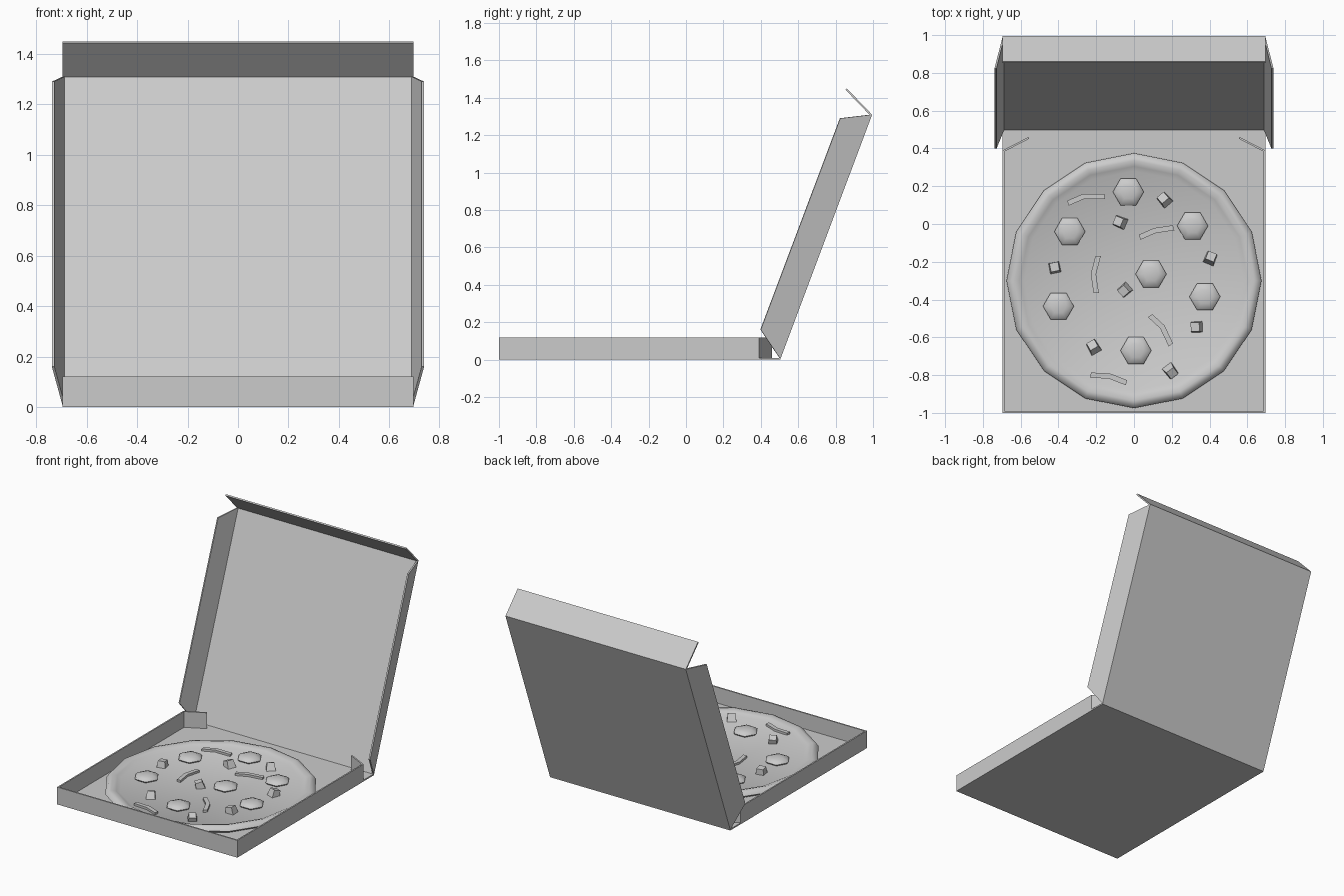
import bpy, bmesh, math, random
from mathutils import Vector, Matrix

if "Cube" in bpy.data.objects:
    bpy.data.objects.remove(bpy.data.objects["Cube"])
random.seed(4)

grey = bpy.data.materials.new("plain grey")
grey.use_nodes = True
grey.diffuse_color = (0.6, 0.6, 0.6, 1)
grey.node_tree.nodes["Principled BSDF"].inputs["Base Color"].default_value = (0.6, 0.6, 0.6, 1)

W = 0.695      # half width of the box
T = 0.01       # card thickness
H = 0.12       # wall height
CENTRE = Vector((0, -0.3, 0))


def finish(name, bm, smooth=None):
    bmesh.ops.recalc_face_normals(bm, faces=bm.faces[:])
    me = bpy.data.meshes.new(name)
    bm.to_mesh(me)
    bm.free()
    me.materials.append(grey)
    ob = bpy.data.objects.new(name, me)
    bpy.context.collection.objects.link(ob)
    if smooth:
        bpy.ops.object.select_all(action='DESELECT')
        ob.select_set(True)
        bpy.context.view_layer.objects.active = ob
        bpy.ops.object.shade_smooth_by_angle(angle=math.radians(smooth))
    return ob


def sheet(name, corners, inward):
    """Card panel: outer outline thickened towards the inward direction."""
    bm = bmesh.new()
    pts = [Vector(c) for c in corners]
    n = (pts[1] - pts[0]).cross(pts[2] - pts[0]).normalized()
    if n.dot(Vector(inward)) < 0:
        n = -n
    face = bm.faces.new([bm.verts.new(p) for p in pts])
    ext = bmesh.ops.extrude_face_region(bm, geom=[face], use_keep_orig=True)
    bmesh.ops.translate(bm, vec=n * T,
                        verts=[g for g in ext["geom"] if isinstance(g, bmesh.types.BMVert)])
    return finish(name, bm)


# Tray
sheet("tray_floor", [(-W, -1, 0), (W, -1, 0), (W, 0.505, 0), (-W, 0.505, 0)], (0, 0, 1))
sheet("tray_front_wall", [(-W, -1, 0), (W, -1, 0), (W, -1, H), (-W, -1, H)], (0, 1, 0))
for side, s in (("left", 1), ("right", -1)):
    x = s * W
    sheet(f"tray_{side}_wall", [(x, -1, 0), (x, 0.39, 0), (x, 0.39, H), (x, -1, H)], (-s, 0, 0))
    sheet(f"tray_{side}_tuck_flap",
          [(x, 0.39, T), (s * 0.56, 0.46, T), (s * 0.56, 0.46, H), (x, 0.39, H)], (0, -1, 0))

# Open lid with flared side flaps and a folded front flap
hinge, tip = (0.505, 0.004), (0.995, 1.31)
sheet("lid_panel", [(-W, *hinge), (W, *hinge), (W, *tip), (-W, *tip)], (0, -1, 0.3))
sheet("lid_front_flap", [(-W, *tip), (W, *tip), (W, 0.86, 1.45), (-W, 0.86, 1.45)], (0, -1, -1))
for side, s in (("left", 1), ("right", -1)):
    sheet(f"lid_{side}_flap", [(s * W, *hinge), (s * 0.738, 0.40, 0.16),
                               (s * 0.738, 0.825, 1.29), (s * W, *tip)], (-s, 0, 0))

# Pizza: low-poly revolved profile with a raised crust
profile = [(0.58, T), (0.645, 0.017), (0.675, 0.04), (0.66, 0.062), (0.635, 0.068),
           (0.605, 0.058), (0.58, 0.045)]
bm = bmesh.new()
rings = []
for r, z in profile:
    rings.append([bm.verts.new(CENTRE + Vector((r * math.sin(k * math.tau / 16),
                                                r * math.cos(k * math.tau / 16), z)))
                  for k in range(16)])
for a, b in zip(rings, rings[1:]):
    for k in range(16):
        j = (k + 1) % 16
        bm.faces.new((a[k], a[j], b[j], b[k]))
bm.faces.new(rings[0])
bm.faces.new(rings[-1])
finish("pizza", bm, 60)

# Hexagonal domed slices
slices = [(-0.03, 0.17), (-0.34, -0.04), (0.31, -0.01), (0.09, -0.265),
          (-0.40, -0.435), (0.375, -0.385), (0.01, -0.67)]
for i, (x, y) in enumerate(slices):
    bm = bmesh.new()
    bmesh.ops.create_uvsphere(bm, u_segments=6, v_segments=6, radius=0.082)
    bmesh.ops.transform(bm, verts=bm.verts[:], matrix=Matrix.Translation((x, y, 0.055))
                        @ Matrix.Diagonal((1, 1, 0.3, 1)) @ Matrix.Rotation(math.pi / 6, 4, 'Z'))
    finish(f"sausage_slice_{i + 1}", bm, 60)

# Small tumbled chunks
chunks = [(0.16, 0.13), (-0.075, 0.01), (-0.42, -0.23), (0.405, -0.18),
          (-0.05, -0.35), (0.33, -0.545), (-0.215, -0.65), (0.195, -0.78)]
for i, (x, y) in enumerate(chunks):
    bm = bmesh.new()
    bmesh.ops.create_cube(bm, size=0.062)
    for v in bm.verts:
        if v.co.z > 0:
            v.co.xy *= 0.75
    turn = Matrix.Rotation(random.uniform(0, 3), 4, 'Z') @ Matrix.Rotation(random.uniform(-0.5, 0.5), 4, 'X')
    bmesh.ops.transform(bm, verts=bm.verts[:], matrix=Matrix.Translation((x, y, 0.055)) @ turn)
    finish(f"vegetable_chunk_{i + 1}", bm, 60)

# Bent strips
strips = [((-0.35, 0.11), (-0.27, 0.145), (-0.155, 0.145)),
          ((0.03, -0.07), (0.11, -0.035), (0.21, -0.02)),
          ((-0.19, -0.17), (-0.215, -0.265), (-0.20, -0.365)),
          ((0.085, -0.485), (0.15, -0.545), (0.195, -0.64)),
          ((-0.23, -0.8), (-0.13, -0.805), (-0.04, -0.84))]
for i, path in enumerate(strips):
    bm = bmesh.new()
    along = (Vector(path[2]) - Vector(path[0])).normalized()
    off = Vector((-along.y, along.x)) * 0.014
    rows = []
    for p in path:
        a, b = Vector(p) + off, Vector(p) - off
        rows.append([bm.verts.new((*q, z)) for q, z in ((a, 0.035), (a, 0.06), (b, 0.06), (b, 0.035))])
    for r0, r1 in zip(rows, rows[1:]):
        for k in range(4):
            j = (k + 1) % 4
            bm.faces.new((r0[k], r0[j], r1[j], r1[k]))
    bm.faces.new(rows[0])
    bm.faces.new(rows[-1])
    finish(f"pepper_strip_{i + 1}", bm)
